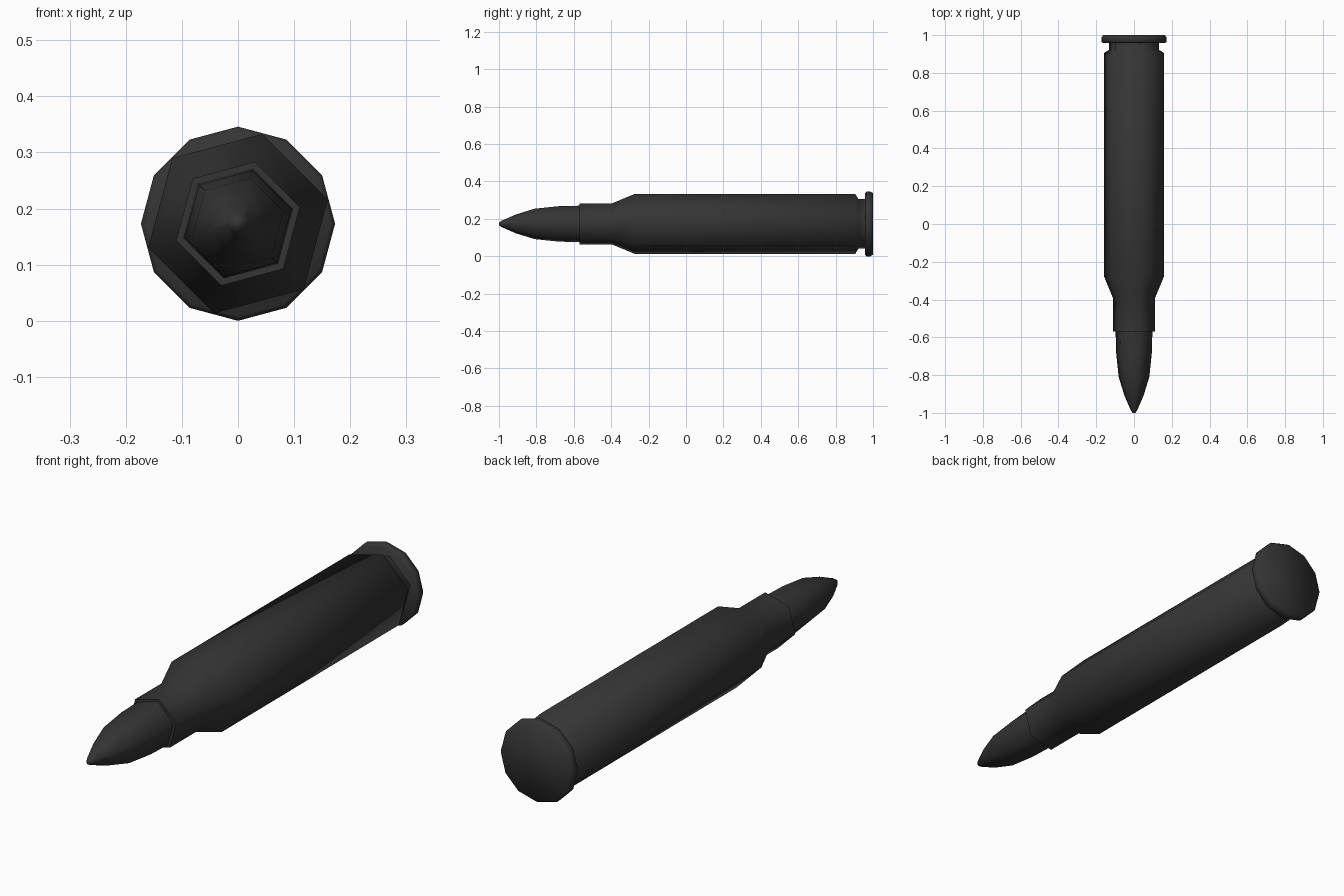
import bpy, bmesh, math

if "Cube" in bpy.data.objects:
    bpy.data.objects.remove(bpy.data.objects["Cube"])

AXIS_Z = 0.173

dark = bpy.data.materials.new("dark_metal")
dark.diffuse_color = (0.035, 0.035, 0.035, 1)
dark.use_nodes = True
dark.node_tree.nodes["Principled BSDF"].inputs["Base Color"].default_value = dark.diffuse_color


def lathe(name, profile, sides, start_deg):
    """Low-poly turned part along y from (y, radius) stations, capped at both ends."""
    bm = bmesh.new()
    rings = []
    for y, r in profile:
        ring = []
        for i in range(sides):
            a = math.radians(start_deg) + 2 * math.pi * i / sides
            ring.append(bm.verts.new((r * math.cos(a), y, AXIS_Z + r * math.sin(a))))
        rings.append(ring)
    for a, b in zip(rings, rings[1:]):
        for i in range(sides):
            j = (i + 1) % sides
            bm.faces.new((a[i], a[j], b[j], b[i]))
    bm.faces.new(rings[0])
    bm.faces.new(rings[-1])
    bmesh.ops.recalc_face_normals(bm, faces=bm.faces[:])
    mesh = bpy.data.meshes.new(name)
    bm.to_mesh(mesh)
    bm.free()
    obj = bpy.data.objects.new(name, mesh)
    bpy.context.collection.objects.link(obj)
    mesh.materials.append(dark)
    bpy.ops.object.select_all(action='DESELECT')
    obj.select_set(True)
    bpy.context.view_layer.objects.active = obj
    bpy.ops.object.shade_smooth_by_angle(angle=math.radians(62))
    return obj


# Hexagonal pointed tip
lathe("tip", [(-1.0, 0.008), (-0.985, 0.018), (-0.91, 0.052), (-0.81, 0.084),
              (-0.68, 0.098), (-0.56, 0.101)], 6, 15)

# Hexagonal case: neck, shoulder, body and extractor groove
lathe("case", [(-0.57, 0.114), (-0.395, 0.114), (-0.275, 0.1655), (0.905, 0.1655),
               (0.922, 0.137), (0.965, 0.137)], 6, 15)

# Twelve-sided rim with chamfered edges
lathe("rim", [(0.958, 0.165), (0.966, 0.173), (0.986, 0.173), (1.0, 0.164)], 12, 0)
